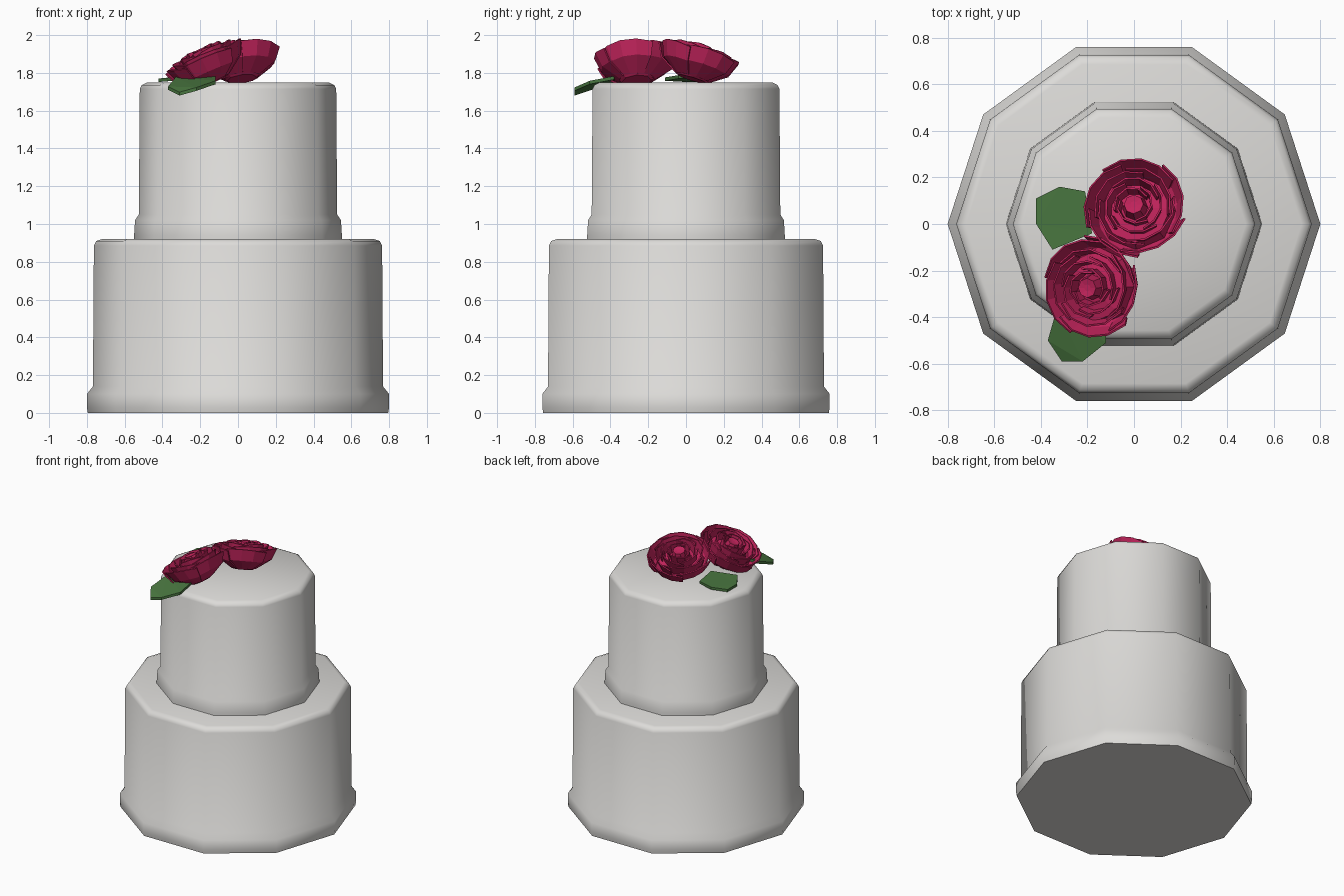
import bpy, bmesh, math
from mathutils import Vector

if "Cube" in bpy.data.objects:
    bpy.data.objects.remove(bpy.data.objects["Cube"])


def material(name, rgb):
    m = bpy.data.materials.new(name)
    m.diffuse_color = (*rgb, 1)
    m.use_nodes = True
    m.node_tree.nodes["Principled BSDF"].inputs["Base Color"].default_value = m.diffuse_color
    return m


ICING = material("white icing", (0.72, 0.71, 0.69))
ROSE = material("rose red", (0.53, 0.017, 0.105))
LEAF = material("leaf green", (0.066, 0.18, 0.05))


def finish(bm, name, mat, angle=None):
    bmesh.ops.recalc_face_normals(bm, faces=bm.faces)
    me = bpy.data.meshes.new(name)
    bm.to_mesh(me)
    bm.free()
    me.materials.append(mat)
    ob = bpy.data.objects.new(name, me)
    bpy.context.collection.objects.link(ob)
    if angle:
        bpy.ops.object.select_all(action='DESELECT')
        ob.select_set(True)
        bpy.context.view_layer.objects.active = ob
        bpy.ops.object.shade_smooth_by_angle(angle=math.radians(angle))
    return ob


def lathe(bm, profile, sides):
    rings = [[bm.verts.new((r * math.cos(2 * math.pi * i / sides),
                            r * math.sin(2 * math.pi * i / sides), z))
              for i in range(sides)] for r, z in profile]
    for a, b in zip(rings, rings[1:]):
        for i in range(sides):
            j = (i + 1) % sides
            bm.faces.new((a[i], a[j], b[j], b[i]))
    bm.faces.new(rings[0])
    bm.faces.new(rings[-1])


# Two ten-sided cake tiers with a rounded icing band at the foot
def tier(name, profile):
    bm = bmesh.new()
    lathe(bm, profile, 10)
    finish(bm, name, ICING, 60)


tier("lower_tier", [(0.795, 0), (0.80, 0.03), (0.80, 0.10), (0.768, 0.14),
                    (0.763, 0.885), (0.75, 0.91), (0.72, 0.92)])
tier("upper_tier", [(0.55, 0.915), (0.55, 0.94), (0.545, 1.02), (0.525, 1.05),
                    (0.52, 1.715), (0.51, 1.735), (0.48, 1.75)])


# Roses: layers of overlapping petals round a bud
def petal(bm, angle, width, r, h, shift):
    n, grid = 4, []
    for k in range(n + 1):
        u = 2 * k / n - 1
        a = angle + u * width / 2
        top = h * (1 - 0.13 * u * u)
        col = []
        for f, t in ((0.42, 0.0), (0.85, 0.45), (1.0, 1.0)):
            rr = r * f + u * shift * f
            col.append(bm.verts.new((rr * math.cos(a), rr * math.sin(a), top * t)))
        grid.append(col)
    for c, d in zip(grid, grid[1:]):
        for i in range(2):
            bm.faces.new((c[i], d[i], d[i + 1], c[i + 1]))


def rose(name, base, axis, spin):
    bm = bmesh.new()
    layers = [(0.212, 0.145, 5), (0.165, 0.16, 4), (0.12, 0.172, 4), (0.078, 0.178, 3)]
    for n, (r, h, count) in enumerate(layers):
        for i in range(count):
            step = 2 * math.pi / count
            petal(bm, spin + n * 0.6 + i * step, step * 1.3, r, h, 0.011)
    quat = Vector((0, 0, 1)).rotation_difference(Vector(axis))
    ob = finish(bm, name + "_petals", ROSE)
    mod = ob.modifiers.new("thickness", 'SOLIDIFY')
    mod.thickness, mod.offset = 0.008, 0
    bm = bmesh.new()
    lathe(bm, [(0.08, -0.01), (0.17, 0.06), (0.15, 0.10), (0.055, 0.12),
               (0.042, 0.175), (0.015, 0.17)], 8)
    core = finish(bm, name + "_bud", ROSE)
    for o in (ob, core):
        o.rotation_mode = 'QUATERNION'
        o.rotation_quaternion = quat
        o.location = base


rose("back_rose", (0.02, 0.035, 1.777), (-0.13, 0.30, 1), 0.2)
rose("front_rose", (-0.13, -0.262, 1.765), (-0.45, -0.08, 1), 0.9)


# Leaves: thin six-sided plates tucked under the roses
def leaf(name, pts):
    bm = bmesh.new()
    low = [bm.verts.new(p) for p in pts]
    high = [bm.verts.new((x, y, z + 0.018)) for x, y, z in pts]
    bottom, top = bm.faces.new(low), bm.faces.new(high)
    for i in range(len(pts)):
        j = (i + 1) % len(pts)
        bm.faces.new((low[i], low[j], high[j], high[i]))
    bmesh.ops.triangulate(bm, faces=[bottom, top])
    finish(bm, name, LEAF)


leaf("front_leaf", [(-0.37, -0.50, 1.71), (-0.31, -0.59, 1.68), (-0.22, -0.59, 1.705),
                    (-0.12, -0.51, 1.74), (-0.12, -0.38, 1.765), (-0.33, -0.36, 1.76)])
leaf("side_leaf", [(-0.42, 0.11, 1.752), (-0.32, 0.16, 1.762), (-0.21, 0.14, 1.77),
                   (-0.18, -0.04, 1.77), (-0.35, -0.11, 1.758), (-0.42, 0.0, 1.752)])
